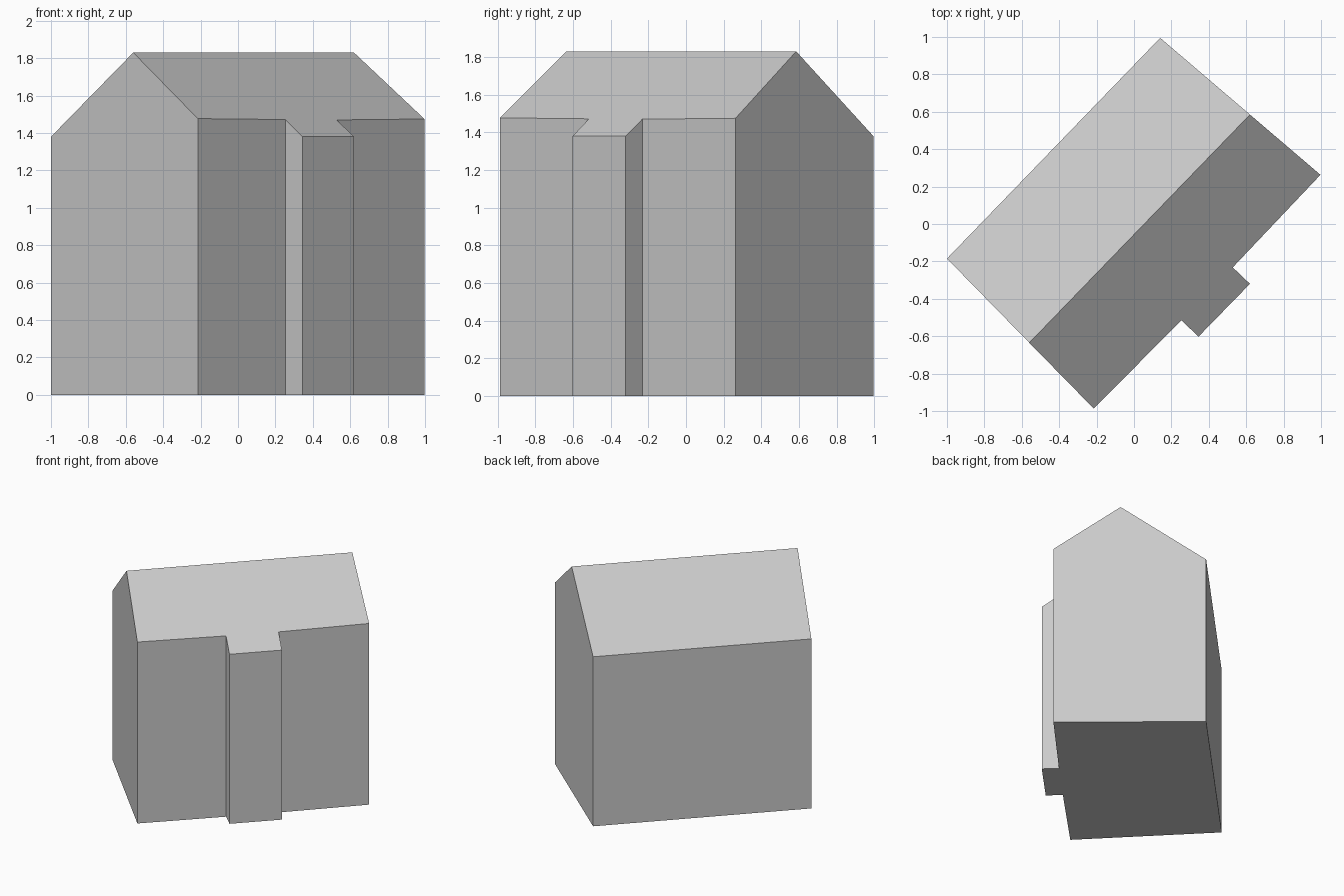
import bpy
import bmesh

cube = bpy.data.objects.get("Cube")
if cube:
    bpy.data.objects.remove(cube, do_unlink=True)

# Single plain grey
grey = bpy.data.materials.new("plain_grey")
grey.use_nodes = True
colour = (0.6, 0.6, 0.6, 1)
grey.diffuse_color = colour
grey.node_tree.nodes["Principled BSDF"].inputs["Base Color"].default_value = colour

# Eave outline, counter-clockwise: back-left corner, front wall with bay, far gable
eave = [
    (-1.0, -0.185, 1.38), (-0.215, -0.987, 1.477),
    (0.253, -0.515, 1.472), (0.345, -0.602, 1.38),
    (0.62, -0.32, 1.38), (0.528, -0.232, 1.47),
    (0.997, 0.263, 1.475), (0.14, 0.995, 1.38),
]
ridge = [(-0.56, -0.635, 1.83), (0.62, 0.585, 1.83)]

bm = bmesh.new()
top = [bm.verts.new(p) for p in eave]
base = [bm.verts.new((x, y, 0)) for x, y, z in eave]
near, far = [bm.verts.new(p) for p in ridge]

# Walls, with the two gable walls rising to the ridge
gable_peak = {0: near, 6: far}
count = len(eave)
for i in range(count):
    j = (i + 1) % count
    wall = [base[i], base[j], top[j]]
    if i in gable_peak:
        wall.append(gable_peak[i])
    bm.faces.new(wall + [top[i]])

# Floor and the two roof slopes
bm.faces.new(base[::-1])
bm.faces.new(top[1:7] + [far, near])
bm.faces.new([top[7], top[0], near, far])
bmesh.ops.recalc_face_normals(bm, faces=bm.faces[:])

mesh = bpy.data.meshes.new("gabled_house")
bm.to_mesh(mesh)
bm.free()
mesh.materials.append(grey)
house = bpy.data.objects.new("gabled_house", mesh)
bpy.context.collection.objects.link(house)
